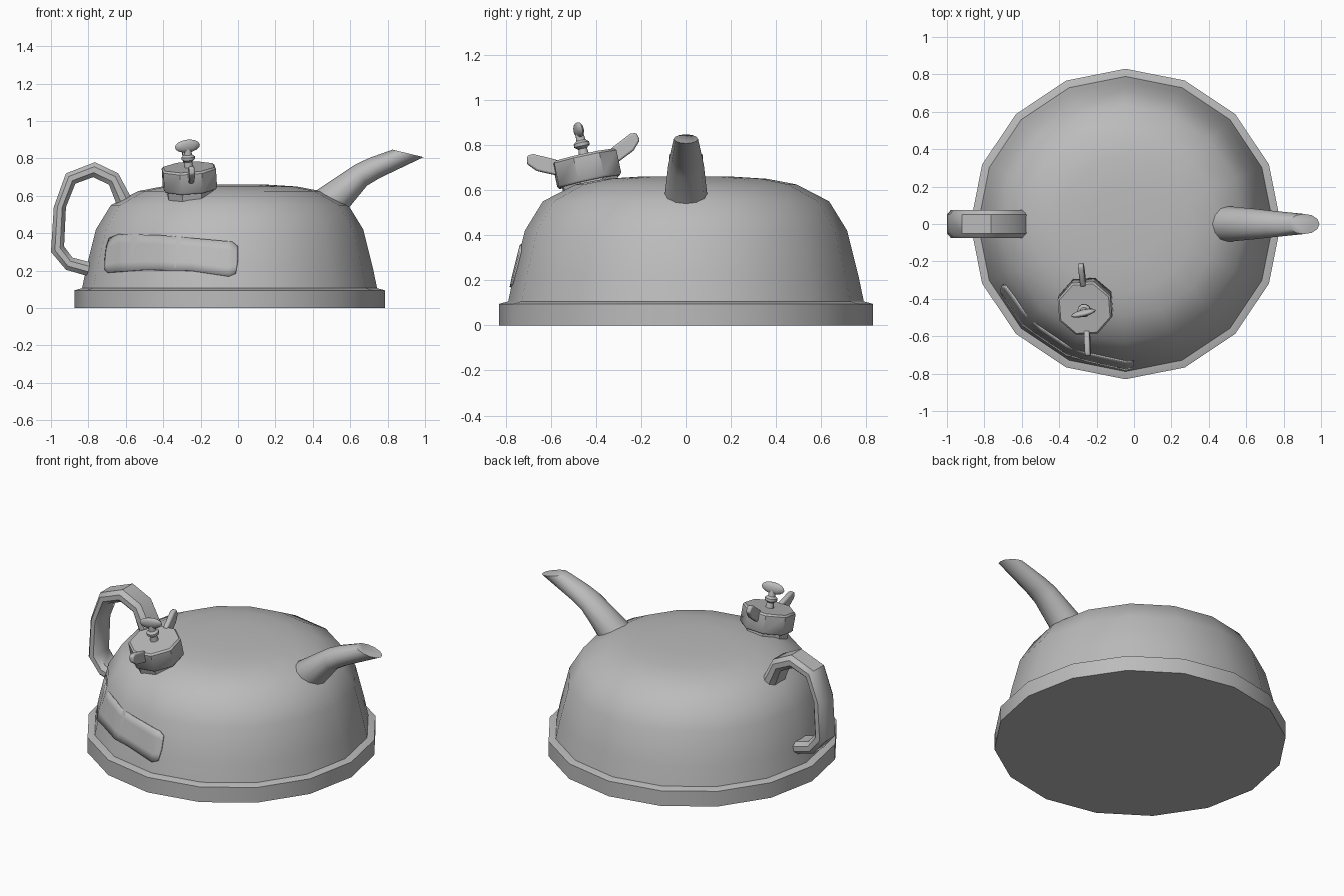
import bpy, bmesh, math
from mathutils import Matrix, Vector

if "Cube" in bpy.data.objects:
    bpy.data.objects.remove(bpy.data.objects["Cube"], do_unlink=True)

GREY = (0.5, 0.5, 0.5, 1)
metal = bpy.data.materials.new("grey metal")
metal.use_nodes = True
metal.diffuse_color = GREY
metal.node_tree.nodes["Principled BSDF"].inputs["Base Color"].default_value = GREY


def finish(name, bm, matrix=None, bevel=0, angle=40):
    """Turn a bmesh into a smooth shaded object."""
    bmesh.ops.recalc_face_normals(bm, faces=bm.faces)
    if matrix:
        bm.transform(matrix)
    mesh = bpy.data.meshes.new(name)
    bm.to_mesh(mesh)
    bm.free()
    mesh.materials.append(metal)
    ob = bpy.data.objects.new(name, mesh)
    bpy.context.collection.objects.link(ob)
    bpy.ops.object.select_all(action='DESELECT')
    ob.select_set(True)
    bpy.context.view_layer.objects.active = ob
    bpy.ops.object.shade_smooth_by_angle(angle=math.radians(angle))
    if bevel:
        mod = ob.modifiers.new("bevel", 'BEVEL')
        mod.width = bevel
        mod.segments = 2
    return ob


def loft(name, rings, **options):
    """Skin a row of matching rings and cap both ends."""
    bm = bmesh.new()
    rows = [[bm.verts.new(p) for p in ring] for ring in rings]
    for a, b in zip(rows, rows[1:]):
        for i in range(len(a)):
            j = (i + 1) % len(a)
            bm.faces.new((a[i], a[j], b[j], b[i]))
    bm.faces.new(rows[0])
    bm.faces.new(rows[-1])
    return finish(name, bm, **options)


def lathe(name, profile, sides, phase=0.0, **options):
    turns = [math.tau * i / sides + phase for i in range(sides)]
    return loft(name, [[(r * math.cos(t), r * math.sin(t), z) for t in turns]
                       for r, z in profile], **options)


# Body: wide foot ring and low dome
SIDES = 16
CX = -0.045
centre = Matrix.Translation((CX, 0, 0))
dome = [(0.79, 0.1), (0.765, 0.22), (0.715, 0.42), (0.635, 0.55),
        (0.49, 0.625), (0.36, 0.65), (0.2, 0.66)]
lathe("base_ring", [(0.83, 0), (0.83, 0.095), (0.79, 0.106), (0.7, 0.106)], SIDES, matrix=centre)
lathe("dome_body", dome, SIDES, matrix=centre)

# Spout: each ring spans an upper and a lower point, with a half width
spout = [((0.40, 0.60), (0.585, 0.53), 0.095), ((0.414, 0.626), (0.596, 0.54), 0.095),
         ((0.628, 0.768), (0.69, 0.655), 0.08), ((0.70, 0.802), (0.757, 0.695), 0.072),
         ((0.826, 0.847), (0.992, 0.807), 0.054)]
rings = []
for (ux, uz), (lx, lz), w in spout:
    ring = []
    for i in range(12):
        t = math.tau * i / 12
        k = 0.5 + 0.5 * math.cos(t)
        ring.append((lx + (ux - lx) * k, w * math.sin(t), lz + (uz - lz) * k))
    rings.append(ring)
loft("spout", rings)

# Handle: chamfered strap between an outer and an inner outline
outer = [(-0.55, 0.55), (-0.64, 0.72), (-0.765, 0.78), (-0.92, 0.72),
         (-0.985, 0.54), (-1.0, 0.30), (-0.92, 0.205), (-0.80, 0.17)]
inner = [(-0.64, 0.53), (-0.69, 0.66), (-0.775, 0.70), (-0.87, 0.665),
         (-0.92, 0.54), (-0.93, 0.33), (-0.885, 0.27), (-0.79, 0.245)]
section = [(0, -0.05), (0, 0.05), (0.3, 0.075), (0.7, 0.075),
           (1, 0.05), (1, -0.05), (0.7, -0.075), (0.3, -0.075)]
loft("handle", [[(ox + (ix - ox) * k, y, oz + (iz - oz) * k) for k, y in section]
                for (ox, oz), (ix, iz) in zip(outer, inner)])

# Filler cap: tilted assembly on the front right shoulder
tilt = Vector((0, 0, 1)).rotation_difference(Vector((-0.06, -0.21, 0.98)))
cap = (Matrix.Translation((-0.26, -0.44, 0.695)) @ tilt.to_matrix().to_4x4()
       @ Matrix.Rotation(math.radians(4), 4, 'Z'))
eighth = math.pi / 8
lathe("filler_neck", [(0.125, -0.13), (0.132, -0.09), (0.132, -0.04)], 8, eighth, matrix=cap)
lathe("filler_cap", [(0.145, -0.06), (0.153, -0.05), (0.153, 0.05), (0.143, 0.06)],
      8, eighth, matrix=cap)
lathe("cap_stem", [(0.025, 0.05), (0.02, 0.09), (0.036, 0.102), (0.036, 0.117),
                   (0.022, 0.128), (0.018, 0.16)], 10, matrix=cap)

# Wing lugs on both sides of the cap
wing = [(0.12, 0.064), (0.22, 0.112), (0.248, 0.11), (0.256, 0.075), (0.22, 0.036), (0.13, -0.005)]
for name, side in (("back_wing", 1), ("front_wing", -1)):
    loft(name, [[(x, side * y, z) for y, z in wing] for x in (-0.015, 0.015)],
         matrix=cap, bevel=0.008)

# Flat oval thumb key on top of the stem
bm = bmesh.new()
bmesh.ops.create_uvsphere(bm, u_segments=12, v_segments=8, radius=1)
key = (cap @ Matrix.Translation((0, 0, 0.175)) @ Matrix.Rotation(math.radians(10), 4, 'Z')
       @ Matrix.Diagonal((0.069, 0.018, 0.035, 1)))
finish("thumb_key", bm, key, angle=60)


# Blank name plate wrapped onto the dome
def along(points, v):
    for (a, fa), (b, fb) in zip(points, points[1:]):
        if v <= b:
            return fa + (fb - fa) * max(0, (v - a) / (b - a))
    return points[-1][1]


radius_at = [(z, r) for r, z in dome]
top_edge = [(-0.715, 0.25), (-0.705, 0.33), (-0.69, 0.375), (-0.64, 0.395),
            (-0.42, 0.39), (-0.03, 0.355), (0, 0.33)]
low_edge = [(-0.715, 0.205), (-0.70, 0.19), (-0.5, 0.205), (-0.25, 0.2), (-0.05, 0.17),
            (-0.012, 0.185), (0, 0.25)]
columns = sorted({x for x, z in top_edge + low_edge} | {-0.6, -0.363, -0.15})
bm = bmesh.new()
grid = []
step = math.tau / SIDES
for x in columns:
    column = []
    for i in range(5):
        z = along(low_edge, x) + (along(top_edge, x) - along(low_edge, x)) * i / 4
        y = -0.5
        for _ in range(12):  # settle onto the faceted wall
            a = math.atan2(y, x - CX) % step
            r = along(radius_at, z) * math.cos(step / 2) / math.cos(a - step / 2) + 0.008
            y = -math.sqrt(max(0.01, r * r - (x - CX) ** 2))
        column.append(bm.verts.new((x, y, z)))
    grid.append(column)
for a, b in zip(grid, grid[1:]):
    for i in range(4):
        bm.faces.new((a[i], b[i], b[i + 1], a[i + 1]))
plate = finish("name_plate", bm)
solid = plate.modifiers.new("thickness", 'SOLIDIFY')
solid.thickness = 0.009
solid.offset = -1
